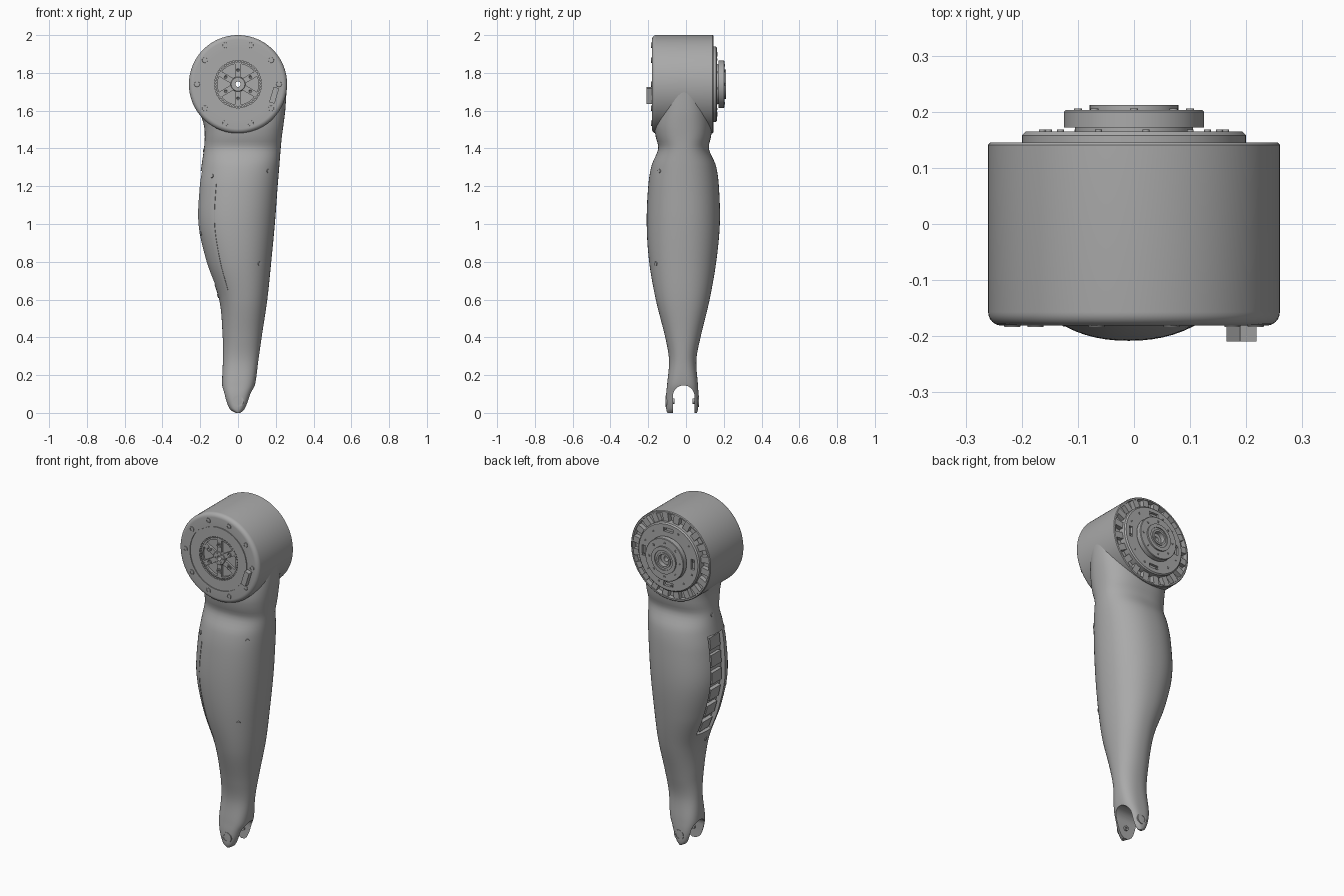
import bpy, bmesh, math
from mathutils import Matrix, Vector

cube = bpy.data.objects.get("Cube")
if cube:
    bpy.data.objects.remove(cube, do_unlink=True)

grey = bpy.data.materials.new("matte grey")
grey.use_nodes = True
grey.diffuse_color = (0.4, 0.4, 0.4, 1)
grey.node_tree.nodes["Principled BSDF"].inputs["Base Color"].default_value = (0.4, 0.4, 0.4, 1)

HUB = 1.74   # height of the joint axis


def finish(name, bm):
    bmesh.ops.recalc_face_normals(bm, faces=bm.faces)
    mesh = bpy.data.meshes.new(name)
    bm.to_mesh(mesh)
    bm.free()
    mesh.materials.append(grey)
    ob = bpy.data.objects.new(name, mesh)
    bpy.context.collection.objects.link(ob)
    return ob


def activate(ob):
    bpy.ops.object.select_all(action='DESELECT')
    ob.select_set(True)
    bpy.context.view_layer.objects.active = ob


def smooth(ob):
    activate(ob)
    bpy.ops.object.shade_smooth_by_angle(angle=math.radians(32))
    return ob


def cut(ob, *cutters):
    for c in cutters:
        c.hide_render = True
        activate(ob)
        mod = ob.modifiers.new("cut", 'BOOLEAN')
        mod.operation, mod.solver, mod.object = 'DIFFERENCE', 'EXACT', c
        bpy.ops.object.modifier_apply(modifier=mod.name)
        bpy.data.objects.remove(c, do_unlink=True)


def skin(bm, rings, wrap=False):
    """Bridge rings of points with quads; cap the ends unless wrapped."""
    rows = [[bm.verts.new(p) for p in ring] for ring in rings]
    n = len(rows[0])
    for a, b in zip(rows, rows[1:] + ([rows[0]] if wrap else [])):
        for i in range(n):
            j = (i + 1) % n
            bm.faces.new((a[i], a[j], b[j], b[i]))
    if not wrap:
        bm.faces.new(rows[0])
        bm.faces.new(rows[-1])


def lathe(name, profile, x=0, z=HUB, steps=96, copies=None):
    """Revolve a closed (radius, y) profile about an axis along y."""
    bm = bmesh.new()
    for cx, cz in copies or [(x, z)]:
        skin(bm, [[(cx + r * math.cos(math.tau * i / steps), y,
                    cz + r * math.sin(math.tau * i / steps)) for i in range(steps)]
                  for r, y in profile], True)
    return smooth(finish(name, bm))


def prism(name, pts, axis, lo, hi):
    bm = bmesh.new()
    skin(bm, [[(t, a, b) if axis == 'x' else (a, t, b) for a, b in pts] for t in (lo, hi)])
    return finish(name, bm)


def radial(name, count, start, r, y, size):
    """Boxes around the joint axis; size is (radial, y, tangential)."""
    bm = bmesh.new()
    for k in range(count):
        turn = Matrix.Rotation(-math.radians(start) - math.tau * k / count, 4, 'Y')
        bmesh.ops.create_cube(bm, size=1, matrix=Matrix.Translation((0, 0, HUB)) @ turn
                              @ Matrix.Translation((r, y, 0)) @ Matrix.Diagonal((*size, 1)))
    return finish(name, bm)


def circle_spots(count, r, start=0):
    return [(r * math.cos(math.radians(start) + math.tau * k / count),
             HUB + r * math.sin(math.radians(start) + math.tau * k / count)) for k in range(count)]


# Limb sections: height, left x, right x, front y, back y, squareness
SECTIONS = [
    (0, -.015, .015, -.098, .058, 2.6), (.015, -.042, .034, -.104, .063, 2.8),
    (.05, -.061, .052, -.106, .066, 3), (.1, -.076, .07, -.105, .066, 3),
    (.15, -.084, .09, -.1, .063, 2.8), (.28, -.08, .108, -.09, .055, 2.3),
    (.4, -.081, .125, -.11, .077, 2.2), (.6, -.1, .155, -.16, .125, 2.2),
    (.8, -.17, .176, -.195, .16, 2.2), (1, -.214, .195, -.208, .179, 2.2),
    (1.2, -.208, .21, -.2, .174, 2.2), (1.31, -.193, .219, -.182, .158, 2.2),
    (1.4, -.18, .226, -.147, .121, 2.3), (1.46, -.176, .232, -.16, .132, 2.4),
    (1.52, -.18, .24, -.168, .138, 2.4), (1.6, -.205, .25, -.16, .135, 2.4),
    (1.74, -.25, .259, -.14, .12, 2.4)]


def section(z):
    i = max(k for k in range(len(SECTIONS) - 1) if SECTIONS[k][0] <= z)
    a, b = SECTIONS[i], SECTIONS[i + 1]
    p, q = SECTIONS[max(i - 1, 0)], SECTIONS[min(i + 2, len(SECTIONS) - 1)]
    h = b[0] - a[0]
    t = (z - a[0]) / h
    out = []
    for k in range(1, 6):
        m, n = (b[k] - p[k]) / (b[0] - p[0]) * h, (q[k] - a[k]) / (q[0] - a[0]) * h
        d = b[k] - a[k]
        out.append(a[k] + t * (m + t * (3 * d - 2 * m - n + t * (m + n - 2 * d))))
    return out


def surface(z, ang):
    xl, xr, yf, yb, e = section(z)
    c, s = math.cos(ang), math.sin(ang)
    return Vector(((xl + xr) / 2 + (xr - xl) / 2 * math.copysign(abs(c) ** (2 / e), c),
                   (yf + yb) / 2 + (yb - yf) / 2 * math.copysign(abs(s) ** (2 / e), s), z))


# Limb body, with fork opening, joint seat and side pocket cut in
bm = bmesh.new()
LEVELS = 110
skin(bm, [[surface(HUB * (k / LEVELS) ** 1.3, math.tau * i / 72) for i in range(72)]
          for k in range(LEVELS + 1)])
limb = finish("limb_body", bm)

arch = [(-.0125 + .0575 * math.cos(math.pi * i / 16), .088 + .0575 * math.sin(math.pi * i / 16))
        for i in range(17)]
fork_cut = prism("fork_cutter", arch + [(-.07, -.1), (.045, -.1)], 'x', -.3, .3)
seat = [(.25 * math.cos(math.tau * i / 96), HUB + .25 * math.sin(math.tau * i / 96)) for i in range(96)]
seat_cut = prism("seat_cutter", seat, 'y', -.172, .3)
heights = [.68 + .05 * i for i in range(13)]
pocket = [(section(z)[0] + .034, z) for z in heights] + [(-.4, heights[-1]), (-.4, heights[0])]
pocket_cut = prism("pocket_cutter", pocket, 'y', -.065, .06)
cut(limb, fork_cut, seat_cut, pocket_cut)
smooth(limb)

# Pads inside the side pocket
bm = bmesh.new()
for z in heights[1:-1:2]:
    lean = math.atan((section(z + .03)[0] - section(z - .03)[0]) / .06)
    bmesh.ops.create_cube(bm, size=1, matrix=Matrix.Translation((section(z)[0] + .03, 0, z))
                          @ Matrix.Rotation(lean, 4, 'Y') @ Matrix.Diagonal((.03, .09, .07, 1)))
finish("pocket_pads", bm)

# Shell screws, set on the surface
bm = bmesh.new()
for z, deg in ((1.28, -45), (.79, -52), (1.255, -132), (1.39, 172), (.95, -160), (.62, -175)):
    a = math.radians(deg)
    normal = (surface(z, a + .02) - surface(z, a - .02)).cross(surface(z + .01, a) - surface(z - .01, a))
    bmesh.ops.create_cone(bm, cap_ends=True, segments=20, radius1=.012, radius2=.01, depth=.008,
                          matrix=Matrix.Translation(surface(z, a)) @ normal.to_track_quat('Z', 'Y').to_matrix().to_4x4())
smooth(finish("shell_screws", bm))

# Shell seam
bm = bmesh.new()
path = [surface(1.22 - .03 * i, math.radians(-122)) for i in range(20)]
skin(bm, [[p + Vector((.002 * math.cos(a), .002 * math.sin(a), 0))
           for a in (0, math.pi / 2, math.pi, -math.pi / 2)] for p in path])
smooth(finish("shell_seam", bm))

# Joint housing with front pocket, groove and rear channel
rim = [(.236 + .024 * math.sin(math.pi * i / 12), -.157 - .024 * math.cos(math.pi * i / 12)) for i in range(7)]
lathe("joint_housing", [(.014, -.163), (.125, -.163), (.125, -.181), (.182, -.181), (.182, -.176),
                        (.188, -.176), (.188, -.181)] + rim +
      [(.26, .141), (.256, .145), (.248, .145), (.248, .115), (.198, .115), (.198, .143), (.014, .143)])

# Front rotor
lathe("rotor_hub", [(.014, -.16), (.014, -.178), (.036, -.178), (.04, -.174), (.04, -.16)])
lathe("rotor_ring", [(.108, -.16), (.108, -.176), (.117, -.176), (.117, -.16)])
radial("rotor_spokes", 6, 30, .072, -.168, (.08, .015, .03))
radial("rotor_teeth", 48, 0, .122, -.172, (.01, .016, .007))
lathe("rotor_screws", [(.004, -.165), (.004, -.176), (.008, -.18), (.014, -.18), (.014, -.165)],
      steps=20, copies=circle_spots(6, .075, 30))
lathe("hub_screws", [(.001, -.17), (.001, -.181), (.005, -.181), (.005, -.17)],
      steps=12, copies=circle_spots(6, .027))
lathe("cover_screws", [(.003, -.175), (.003, -.179), (.009, -.179), (.009, -.184), (.014, -.184),
                       (.016, -.175)], steps=20, copies=circle_spots(10, .217))
radial("front_tab", 1, -17, .2, -.193, (.03, .032, .085))

# Rear rim blocks, plate and output flange
radial("rim_blocks", 20, 9, .223, .127, (.048, .03, .036))
plate = lathe("rear_plate", [(.015, .13), (.2, .13), (.2, .158), (.193, .165), (.015, .165)])
cut(plate, radial("slot_cutter", 4, 0, .16, .165, (.022, .03, .06)))
smooth(plate)
lathe("plate_screws", [(.002, .16), (.002, .168), (.006, .168), (.006, .16)],
      steps=12, copies=circle_spots(12, .165, 45 / 2))
lathe("output_flange", [(.015, .16), (.105, .16), (.105, .172), (.125, .172), (.125, .2), (.122, .203),
                        (.079, .203), (.079, .212), (.058, .212), (.058, .206), (.045, .206),
                        (.045, .212), (.034, .212), (.034, .185), (.015, .185)])
lathe("flange_screws", [(.002, .2), (.002, .206), (.007, .206), (.007, .2)],
      steps=16, copies=circle_spots(8, .1))

# Fork pivots on both prongs
for side, outer, inner in (("front", -.108, -.06), ("back", .068, .035)):
    d = math.copysign(.004, outer)
    lathe(side + "_pivot", [(.005, inner), (.014, inner), (.014, outer - d), (.02, outer - d), (.02, outer),
                            (.03, outer), (.03, outer - 4 * d), (.016, outer - 4 * d), (.016, outer - 2 * d),
                            (.005, outer - 2 * d)], z=.062, steps=32)
